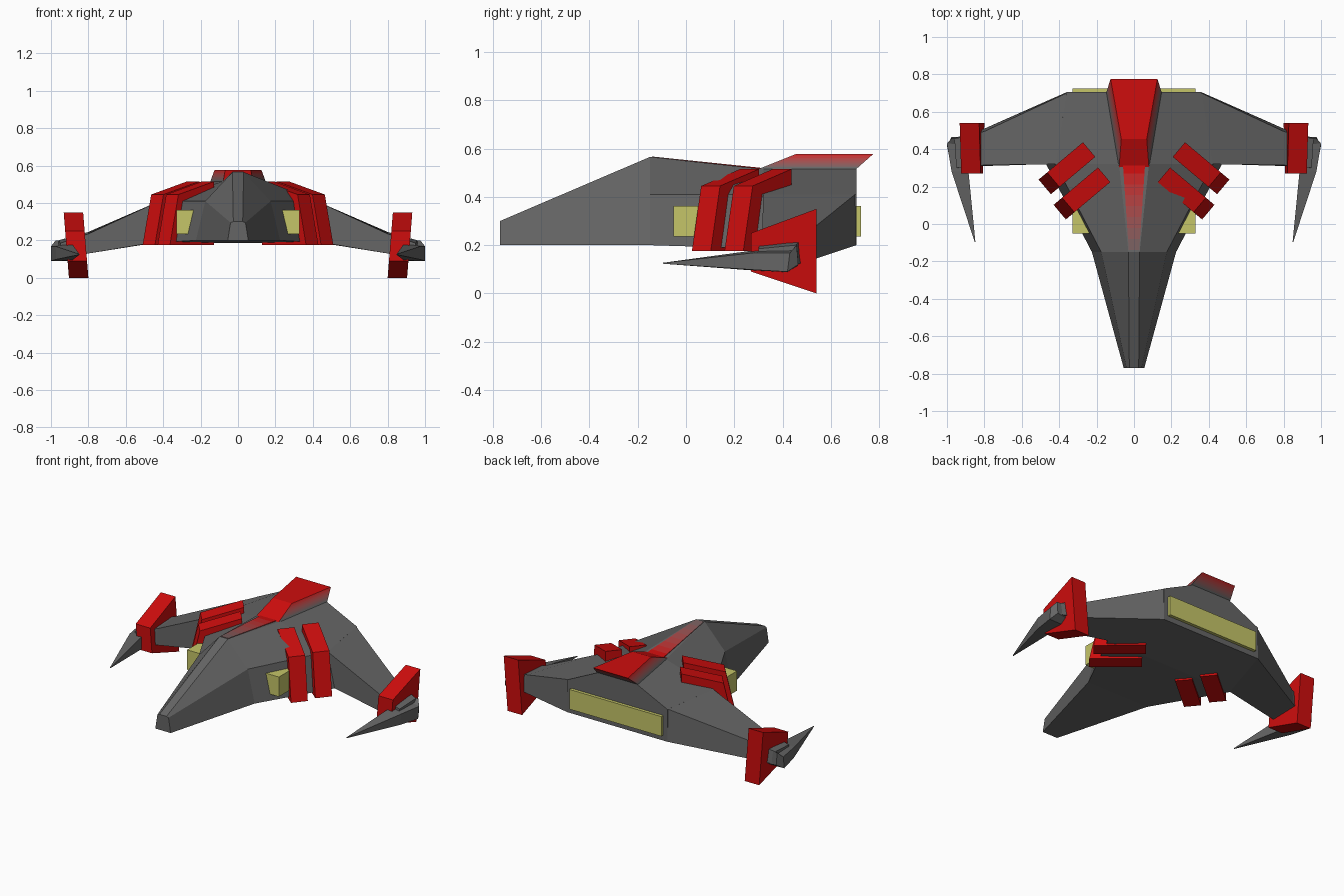
import bpy
import bmesh
from mathutils import Vector

if "Cube" in bpy.data.objects:
    bpy.data.objects.remove(bpy.data.objects["Cube"], do_unlink=True)


def material(name, color):
    m = bpy.data.materials.new(name)
    m.use_nodes = True
    m.diffuse_color = color
    bsdf = m.node_tree.nodes["Principled BSDF"]
    bsdf.inputs["Base Color"].default_value = color
    bsdf.inputs["Roughness"].default_value = 0.8
    return m


# Colours: grey to red in even steps, plus yellow
GREY_RGB, RED_RGB = Vector((0.13, 0.13, 0.13)), Vector((0.62, 0.004, 0.004))
STEPS = 8
fade = []
for k in range(STEPS + 1):
    label = {0: "hull grey", STEPS: "red"}.get(k, f"grey to red {k}")
    fade.append(material(label, (*GREY_RGB.lerp(RED_RGB, k / STEPS), 1)))
GREY, RED = fade[0], fade[-1]
YELLOW = material("pale yellow", (0.56, 0.56, 0.14, 1))


def loft(name, rings, mats, mirror=False, rule=None):
    """Skin a list of equal rings, capped at both ends."""
    bm = bmesh.new()
    loops = [[bm.verts.new(p) for p in ring] for ring in rings]
    n = len(loops[0])
    for i, (a, b) in enumerate(zip(loops, loops[1:])):
        for j in range(n):
            k = (j + 1) % n
            f = bm.faces.new((a[j], a[k], b[k], b[j]))
            f.material_index = min(i, len(mats) - 1)
    bm.faces.new(loops[0])
    bm.faces.new(loops[-1]).material_index = len(mats) - 1
    bmesh.ops.recalc_face_normals(bm, faces=bm.faces)
    if rule:
        for f in bm.faces:
            f.normal_update()
            rule(f)
    me = bpy.data.meshes.new(name)
    bm.to_mesh(me)
    bm.free()
    for m in mats:
        me.materials.append(m)
    ob = bpy.data.objects.new(name, me)
    bpy.context.collection.objects.link(ob)
    if mirror:
        ob.modifiers.new("Mirror", 'MIRROR')
    return ob


def lerp_rings(a, b, count):
    return [[Vector(p).lerp(Vector(q), i / count) for p, q in zip(a, b)]
            for i in range(count + 1)]


# Main hull: ridge, shoulder and keel points at each station along y
def hull_ring(y, ridge, shoulder, keel):
    half = [ridge, shoulder, keel]
    return ([(x, y, z) for x, z in half]
            + [(-x, y, z) for x, z in reversed(half)])


loft("hull", [
    hull_ring(-0.77, (0.025, 0.3), (0.04, 0.295), (0.055, 0.2)),
    hull_ring(-0.15, (0.03, 0.565), (0.175, 0.41), (0.225, 0.2)),
    hull_ring(0.32, (0.08, 0.515), (0.42, 0.41), (0.47, 0.185)),
    hull_ring(0.705, (0.14, 0.515), (0.36, 0.41), (0.36, 0.2)),
], [GREY])

# Wings with arms running out through the tip plates
loft("wing", [
    [(0.42, 0.32, 0.41), (0.36, 0.7, 0.41), (0.36, 0.705, 0.2), (0.47, 0.32, 0.185)],
    [(0.8, 0.315, 0.235), (0.8, 0.495, 0.245), (0.8, 0.51, 0.135), (0.8, 0.31, 0.13)],
    [(0.95, 0.3, 0.185), (0.96, 0.455, 0.2), (0.96, 0.46, 0.12), (0.95, 0.3, 0.1)],
], [GREY], mirror=True)

# Forward spikes outside the plates
tip = Vector((0.85, -0.095, 0.125))
loft("wing_spike", [
    [(0.87, 0.46, 0.2), (0.975, 0.458, 0.2), (0.975, 0.465, 0.12), (0.87, 0.46, 0.11)],
    [(0.87, 0.425, 0.195), (1.0, 0.43, 0.168), (1.0, 0.42, 0.09), (0.87, 0.42, 0.088)],
    [(0.885, 0.28, 0.178), (0.975, 0.28, 0.168), (0.972, 0.28, 0.098), (0.885, 0.28, 0.095)],
    [tip + Vector((dx, 0, dz)) for dx, dz in
     ((-0.002, 0.002), (0.002, 0.002), (0.002, -0.002), (-0.002, -0.002))],
], [GREY], mirror=True)

# Tip plates: trapezoid profile, leaning slightly outward at the top
plate = [(0.27, 0.25), (0.54, 0.35), (0.54, 0.0), (0.27, 0.09)]
loft("wing_tip_plate",
     [[(x + 0.08 * z, y, z) for y, z in plate] for x in (0.8, 0.904)],
     [RED], mirror=True)

# Slanted bracket bands, two on each side
out = Vector((0.765, -0.644, 0))
side = Vector((0.644, 0.765, 0)) * 0.051
bracket = [(0, 0.175), (0, 0.515), (0.25, 0.445), (0.31, 0.175)]
for name, cx, cy in (("front_bracket", 0.16, 0.263), ("rear_bracket", 0.24, 0.398)):
    base = Vector((cx, cy, 0))
    loft(name, [[base + out * r + side * s + Vector((0, 0, z)) for r, z in bracket]
                for s in (-1, 1)], [RED], mirror=True)

# Glowing engine block, showing at the rear and beside the nose
loft("engine_block",
     [[(x, y, z) for x, z in ((-0.33, 0.235), (0.33, 0.235), (0.33, 0.363), (-0.33, 0.363))]
      for y in (-0.052, 0.725)], [YELLOW])


# Tail fin: fades up its sides, solid red on the front slope
def red_front(f):
    if f.normal.y < -0.2 and abs(f.normal.x) < 0.1 and f.normal.z > 0:
        f.material_index = STEPS


fin_low = [(-0.08, 0.3, 0.515), (0.08, 0.3, 0.515), (0.148, 0.705, 0.515), (-0.148, 0.705, 0.515)]
fin_top = [(-0.068, 0.455, 0.577), (0.068, 0.455, 0.577), (0.125, 0.775, 0.577), (-0.125, 0.775, 0.577)]
loft("tail_fin", lerp_rings(fin_low, fin_top, STEPS), fade, rule=red_front)


# Fading stripe along the ridge
def stripe_ring(y, w, z):
    return [(-w, y, z - 0.004), (w, y, z - 0.004), (w, y, z + 0.003), (-w, y, z + 0.003)]


loft("ridge_stripe", lerp_rings(stripe_ring(-0.14, 0.028, 0.564),
                                stripe_ring(0.33, 0.06, 0.515), STEPS), fade[1:])
